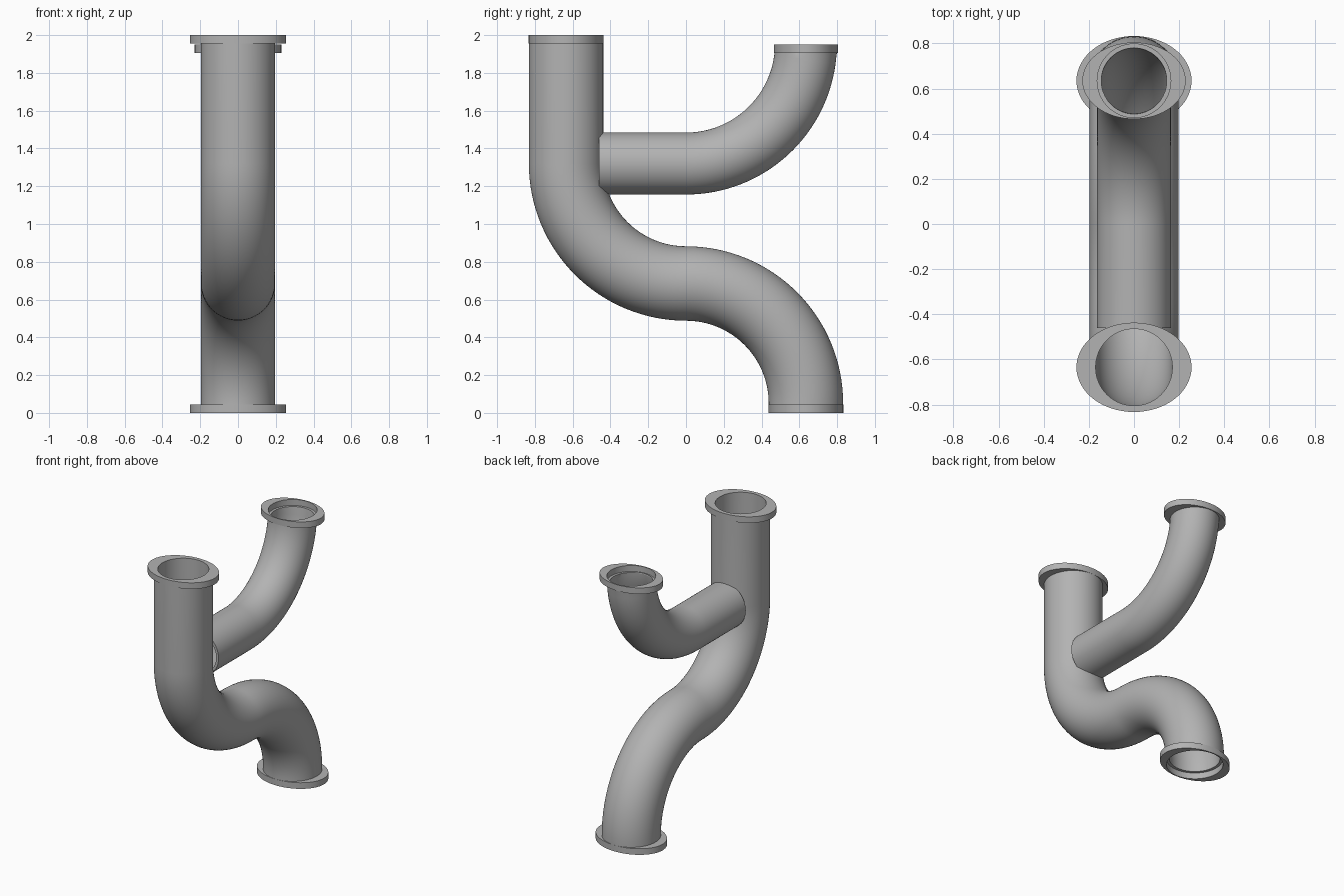
import bpy, bmesh, math

cube = bpy.data.objects.get("Cube")
if cube:
    bpy.data.objects.remove(cube)

SIDES = 64
BEND = 0.635          # centreline radius of every elbow
FLANGE_H = 0.045

metal = bpy.data.materials.new("pipe grey")
metal.use_nodes = True
colour = (0.45, 0.45, 0.45, 1)
metal.diffuse_color = colour
metal.node_tree.nodes["Principled BSDF"].inputs["Base Color"].default_value = colour


def make_object(name, bm):
    bmesh.ops.recalc_face_normals(bm, faces=bm.faces)
    mesh = bpy.data.meshes.new(name)
    bm.to_mesh(mesh)
    bm.free()
    mesh.materials.append(metal)
    obj = bpy.data.objects.new(name, mesh)
    bpy.context.collection.objects.link(obj)
    bpy.ops.object.select_all(action='DESELECT')
    obj.select_set(True)
    bpy.context.view_layer.objects.active = obj
    bpy.ops.object.shade_smooth_by_angle(angle=math.radians(35))
    return obj


def bridge(bm, a, b):
    for i in range(SIDES):
        j = (i + 1) % SIDES
        bm.faces.new((a[i], a[j], b[j], b[i]))


def circle():
    for i in range(SIDES):
        t = 2 * math.pi * i / SIDES
        yield math.cos(t), math.sin(t)


def tube(name, path, outer, inner):
    """Hollow pipe along (y, z, heading) stations in the x = 0 plane."""
    bm = bmesh.new()
    shells = []
    for r in (outer, inner):
        rings = []
        for y, z, h in path:
            ny, nz = -math.sin(h), math.cos(h)
            rings.append([bm.verts.new((r * c, y + r * s * ny, z + r * s * nz))
                          for c, s in circle()])
        for a, b in zip(rings, rings[1:]):
            bridge(bm, a, b)
        shells.append(rings)
    for end in (0, -1):
        bridge(bm, shells[0][end], shells[1][end])
    return make_object(name, bm)


def flange(name, y, z, half_x, half_y, hole):
    """Oval plate with a round hole, its underside at z."""
    bm = bmesh.new()
    loops = [[bm.verts.new((rx * c, y + ry * s, h)) for c, s in circle()]
             for rx, ry, h in ((half_x, half_y, z), (half_x, half_y, z + FLANGE_H),
                               (hole, hole, z + FLANGE_H), (hole, hole, z))]
    for k in range(4):
        bridge(bm, loops[k], loops[(k + 1) % 4])
    return make_object(name, bm)


def elbow(cy, cz, start, end, steps=32):
    """Arc stations between two angles, with the heading tangent to the arc."""
    turn = math.copysign(math.pi / 2, end - start)
    angles = [math.radians(start + (end - start) * i / steps) for i in range(steps + 1)]
    return [(cy + BEND * math.cos(a), cz + BEND * math.sin(a), a + math.copysign(math.pi / 2, turn))
            for a in angles]


# Main S-shaped pipe: straight riser, lower elbow, then reverse elbow to the foot
down = -math.pi / 2
main_path = [(-BEND, 2 - FLANGE_H, down)]
main_path += elbow(0, 1.32, 180, 270)
main_path = [(y, z, h if i == 0 else h - 2 * math.pi) for i, (y, z, h) in enumerate(main_path)]
main_path += elbow(0, 0.05, 90, 0)[1:]
main_path.append((BEND, FLANGE_H, down))
tube("main_pipe", main_path, 0.197, 0.17)

# Side branch: short horizontal run butting against the riser, then an upward elbow
branch_path = [(-0.46, 1.32, 0)]
branch_path += [(y, z, h - 2 * math.pi) for y, z, h in elbow(0, 1.32 + BEND, 270, 355, 32)]
branch_path.append((BEND, 1.906, math.pi / 2))
tube("branch_pipe", branch_path, 0.164, 0.145)

# Oval connection flanges
flange("top_flange", -BEND, 2 - FLANGE_H, 0.255, 0.198, 0.17)
flange("bottom_flange", BEND, 0, 0.255, 0.198, 0.19)
flange("branch_flange", BEND, 1.905, 0.229, 0.17, 0.163)
